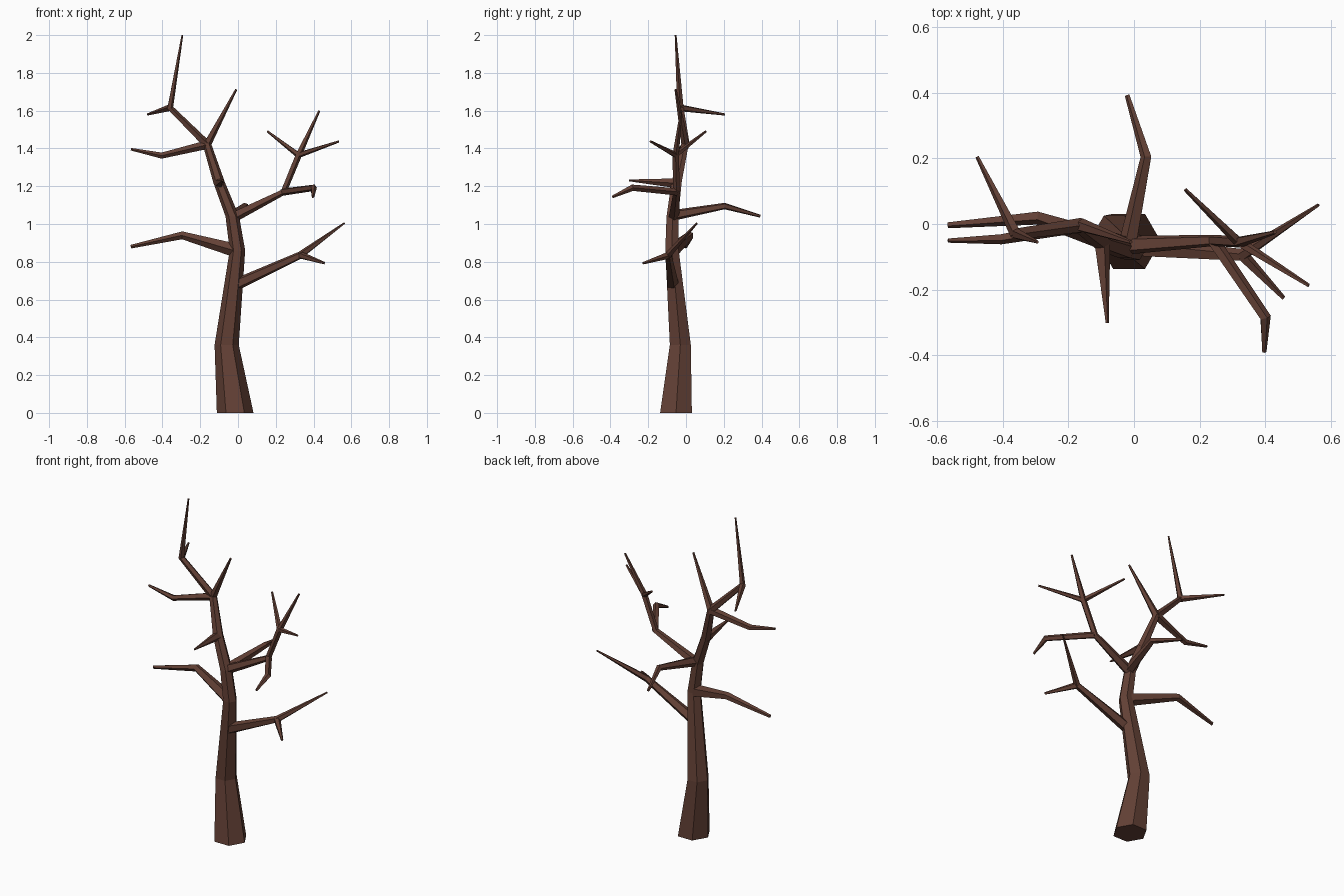
import bpy, bmesh, math
from mathutils import Vector

if "Cube" in bpy.data.objects:
    bpy.data.objects.remove(bpy.data.objects["Cube"])

bark = bpy.data.materials.new("dark brown bark")
bark.diffuse_color = (0.125, 0.052, 0.036, 1)
bark.use_nodes = True
bark.node_tree.nodes["Principled BSDF"].inputs["Base Color"].default_value = bark.diffuse_color


def limb(name, points, sides, flat_rings=False):
    """Tapered low-poly tube through (x, y, z, radius) points."""
    bm = bmesh.new()
    pos = [Vector(p[:3]) for p in points]
    rings = []
    for i, p in enumerate(pos):
        # ring plane follows the bend of the limb, or stays level for the trunk
        d = Vector((0, 0, 0))
        if i > 0:
            d += (p - pos[i - 1]).normalized()
        if i < len(pos) - 1:
            d += (pos[i + 1] - p).normalized()
        d.normalize()
        if flat_rings:
            u, v = Vector((1, 0, 0)), Vector((0, 1, 0))
        else:
            ref = Vector((0, 0, 1)) if abs(pos[-1].z - pos[0].z) < 0.75 * (pos[-1] - pos[0]).length else Vector((0, 1, 0))
            u = d.cross(ref).normalized()
            v = d.cross(u)
        r = points[i][3]
        start = 0 if sides == 6 else math.pi / sides
        rings.append([bm.verts.new(p + r * (math.cos(start + k * math.tau / sides) * u
                                            + math.sin(start + k * math.tau / sides) * v))
                      for k in range(sides)])
    for a, b in zip(rings, rings[1:]):
        for k in range(sides):
            n = (k + 1) % sides
            bm.faces.new((a[k], a[n], b[n], b[k]))
    bm.faces.new(rings[0])
    bm.faces.new(rings[-1])
    bmesh.ops.recalc_face_normals(bm, faces=bm.faces)
    mesh = bpy.data.meshes.new(name)
    bm.to_mesh(mesh)
    bm.free()
    mesh.materials.append(bark)
    ob = bpy.data.objects.new(name, mesh)
    bpy.context.collection.objects.link(ob)


# Trunk with level hexagonal rings
limb("trunk", [(-0.015, -0.053, 0, 0.097), (-0.06, -0.03, 0.36, 0.064), (-0.003, -0.074, 0.86, 0.041),
               (-0.03, -0.072, 1.04, 0.036), (-0.10, -0.05, 1.22, 0.031), (-0.165, -0.005, 1.425, 0.023)],
     6, True)

# Shared fork positions
crown = (-0.165, -0.003, 1.42)
top_fork = (-0.36, -0.03, 1.615)
right_fork = (0.24, -0.05, 1.17)
upper_right_fork = (0.32, -0.055, 1.365)
low_fork = (0.33, -0.095, 0.835)

branches = {
    # Crown
    "crown_branch": [(*crown, 0.023), (*top_fork, 0.018), (-0.295, -0.055, 2.0, 0.005)],
    "crown_side_twig": [(*top_fork, 0.019), (-0.478, 0.205, 1.58, 0.006)],
    "crown_right_twig": [(*crown, 0.022), (-0.01, -0.055, 1.712, 0.006)],
    "crown_left_branch": [(*crown, 0.024), (-0.405, -0.045, 1.362, 0.017), (-0.567, -0.05, 1.396, 0.007)],
    # Middle
    "front_twig": [(-0.10, -0.04, 1.215, 0.028), (-0.082, -0.302, 1.231, 0.005)],
    "back_branch": [(-0.02, -0.075, 1.045, 0.03), (0.038, 0.205, 1.095, 0.018), (-0.02, 0.392, 1.042, 0.008)],
    "left_branch": [(-0.01, -0.072, 0.86, 0.038), (-0.295, 0.02, 0.94, 0.022), (-0.567, -0.003, 0.88, 0.01)],
    "right_branch": [(-0.03, -0.065, 1.035, 0.03), (*right_fork, 0.018), (*upper_right_fork, 0.018),
                     (0.43, -0.025, 1.6, 0.006)],
    "right_left_twig": [(*upper_right_fork, 0.016), (0.157, 0.105, 1.49, 0.006)],
    "right_right_twig": [(*upper_right_fork, 0.016), (0.533, -0.188, 1.437, 0.006)],
    "right_front_twig": [(*right_fork, 0.02), (0.4, -0.285, 1.192, 0.018), (0.397, -0.39, 1.143, 0.007)],
    # Low right
    "low_branch": [(-0.01, -0.07, 0.68, 0.033), (*low_fork, 0.02), (0.563, 0.058, 1.004, 0.005)],
    "low_twig": [(*low_fork, 0.02), (0.456, -0.226, 0.793, 0.007)],
}
for name, pts in branches.items():
    limb(name, pts, 5)
